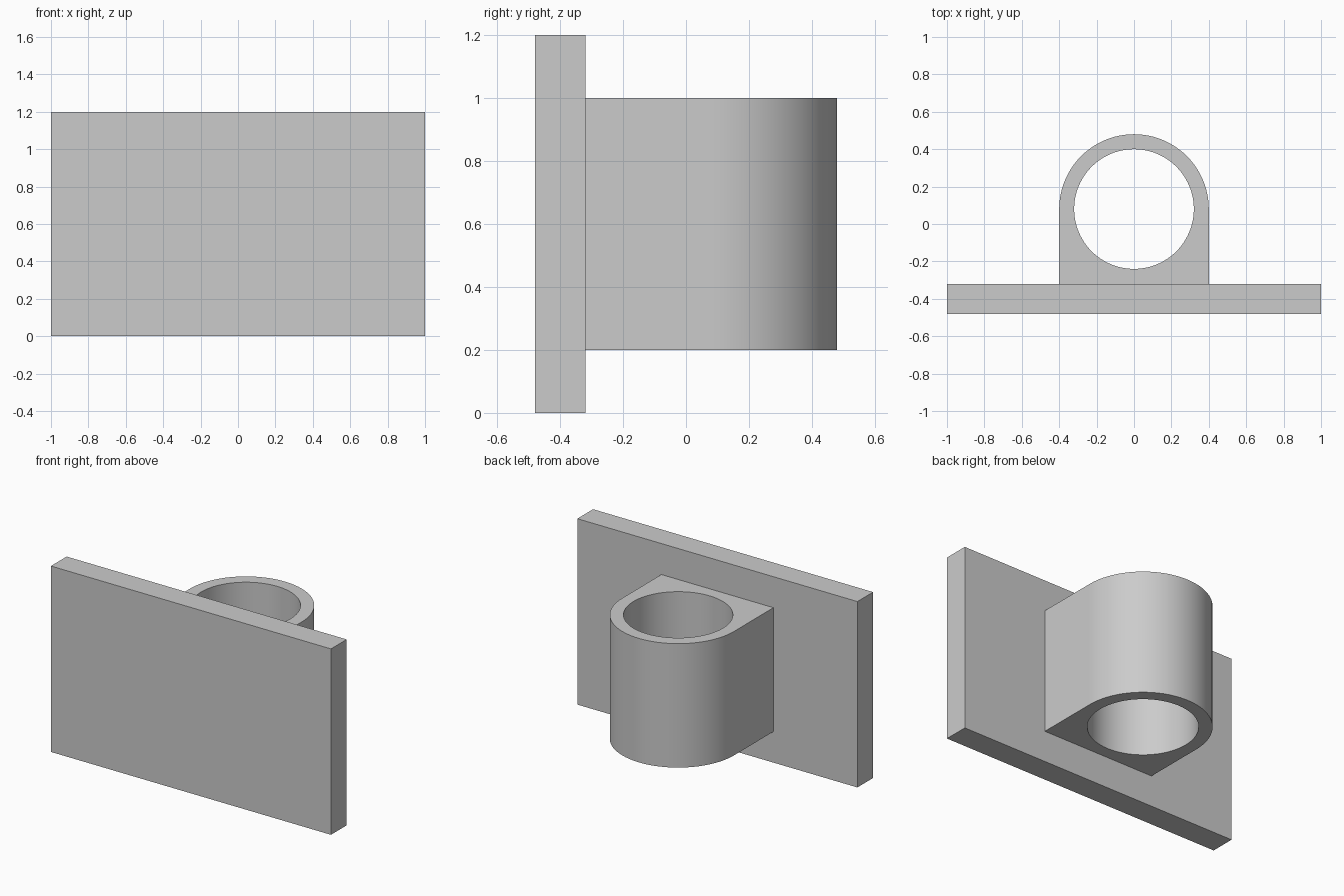
import bpy, bmesh, math

cube = bpy.data.objects.get("Cube")
if cube:
    bpy.data.objects.remove(cube, do_unlink=True)

grey = bpy.data.materials.new("light_grey")
grey.use_nodes = True
colour = (0.6, 0.6, 0.6, 1)
grey.diffuse_color = colour
grey.node_tree.nodes["Principled BSDF"].inputs["Base Color"].default_value = colour


def finish(name, bm):
    bmesh.ops.recalc_face_normals(bm, faces=bm.faces)
    mesh = bpy.data.meshes.new(name)
    bm.to_mesh(mesh)
    bm.free()
    mesh.materials.append(grey)
    obj = bpy.data.objects.new(name, mesh)
    bpy.context.collection.objects.link(obj)
    return obj


# Flat mounting plate
bm = bmesh.new()
bmesh.ops.create_cube(bm, size=1)
bmesh.ops.scale(bm, vec=(2, 0.16, 1.2), verts=bm.verts)
bmesh.ops.translate(bm, vec=(0, -0.4, 0.6), verts=bm.verts)
finish("mounting_plate", bm)

# Socket: round back, square base sunk slightly into the plate, round through hole
SEGMENTS, OUTER, BORE, CENTRE_Y = 96, 0.4, 0.32, 0.08
SINK = 0.01
bm = bmesh.new()
inner, outer = [], []
for i in range(SEGMENTS):
    a = math.tau * i / SEGMENTS
    c, s = math.cos(a), math.sin(a)
    reach = OUTER if s >= 0 else OUTER / max(abs(c), abs(s))
    y = s * reach
    if y < -OUTER + 1e-5:
        y -= SINK
    inner.append(bm.verts.new((c * BORE, CENTRE_Y + s * BORE, 0.2)))
    outer.append(bm.verts.new((c * reach, CENTRE_Y + y, 0.2)))
for i in range(SEGMENTS):
    j = (i + 1) % SEGMENTS
    bm.faces.new((inner[i], outer[i], outer[j], inner[j]))
top = bmesh.ops.extrude_face_region(bm, geom=bm.faces[:], use_keep_orig=True)
top_verts = [g for g in top["geom"] if isinstance(g, bmesh.types.BMVert)]
bmesh.ops.translate(bm, vec=(0, 0, 0.8), verts=top_verts)
socket = finish("round_socket", bm)

# Smooth the curved walls, keep the rims sharp
bpy.ops.object.select_all(action="DESELECT")
socket.select_set(True)
bpy.context.view_layer.objects.active = socket
bpy.ops.object.shade_smooth_by_angle(angle=math.radians(30))
